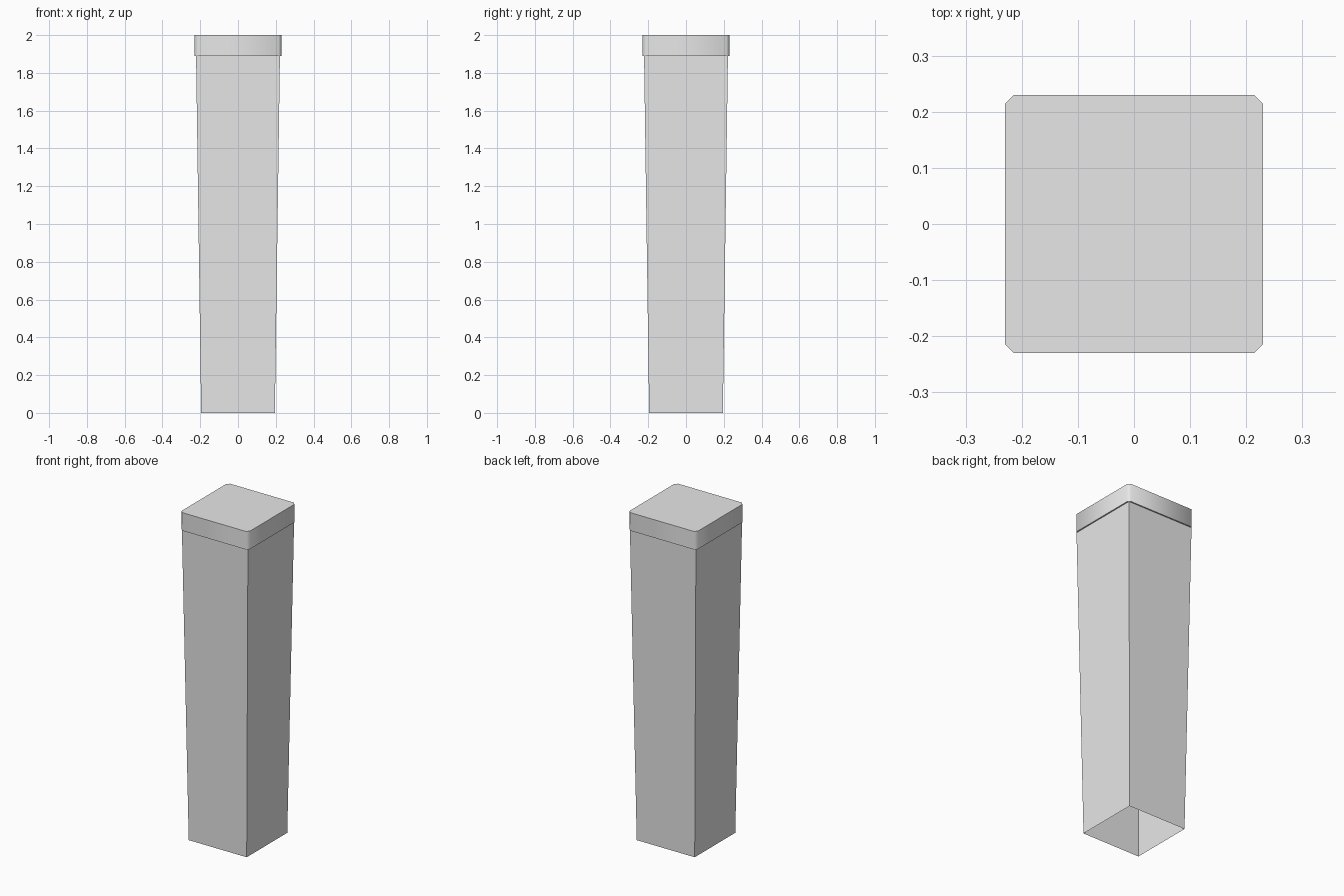
import bpy, bmesh

if "Cube" in bpy.data.objects:
    bpy.data.objects.remove(bpy.data.objects["Cube"])

grey = bpy.data.materials.new("plain grey")
grey.diffuse_color = (0.8, 0.8, 0.8, 1)
grey.use_nodes = True
grey.node_tree.nodes["Principled BSDF"].inputs["Base Color"].default_value = grey.diffuse_color


def square(h, c):
    """Square outline of half width h with corners cut by c."""
    if c == 0:
        return [(h, -h), (h, h), (-h, h), (-h, -h)]
    k = h - c
    return [(k, -h), (h, -k), (h, k), (k, h), (-k, h), (-h, k), (-h, -k), (-k, -h)]


def loft(name, rings, close_top=False):
    """Skin stacked outlines given as (z, half width, corner cut)."""
    bm = bmesh.new()
    loops = [[bm.verts.new((x, y, z)) for x, y in square(h, c)] for z, h, c in rings]
    for a, b in zip(loops, loops[1:]):
        n = len(a)
        for i in range(n):
            j = (i + 1) % n
            bm.faces.new((a[i], a[j], b[j], b[i]))
    if close_top:
        bm.faces.new(loops[-1])
    me = bpy.data.meshes.new(name)
    bm.to_mesh(me)
    bm.free()
    me.materials.append(grey)
    ob = bpy.data.objects.new(name, me)
    bpy.context.collection.objects.link(ob)
    return ob


# Tapered hollow shaft, open at the bottom
loft("shaft", [(0, 0.195, 0), (1.89, 0.222, 0)])

# Cap with cut corners, softly shaded sides, and a small overhang lip
cap = loft("cap", [(1.89, 0.222, 0.012), (1.89, 0.23, 0.016), (2.0, 0.23, 0.016)], True)
for p in cap.data.polygons:
    p.use_smooth = abs(p.normal.z) < 0.5
cap.data.update()
for e in cap.data.edges:
    z = [cap.data.vertices[v].co.z for v in e.vertices]
    e.use_edge_sharp = abs(z[0] - z[1]) < 0.01
